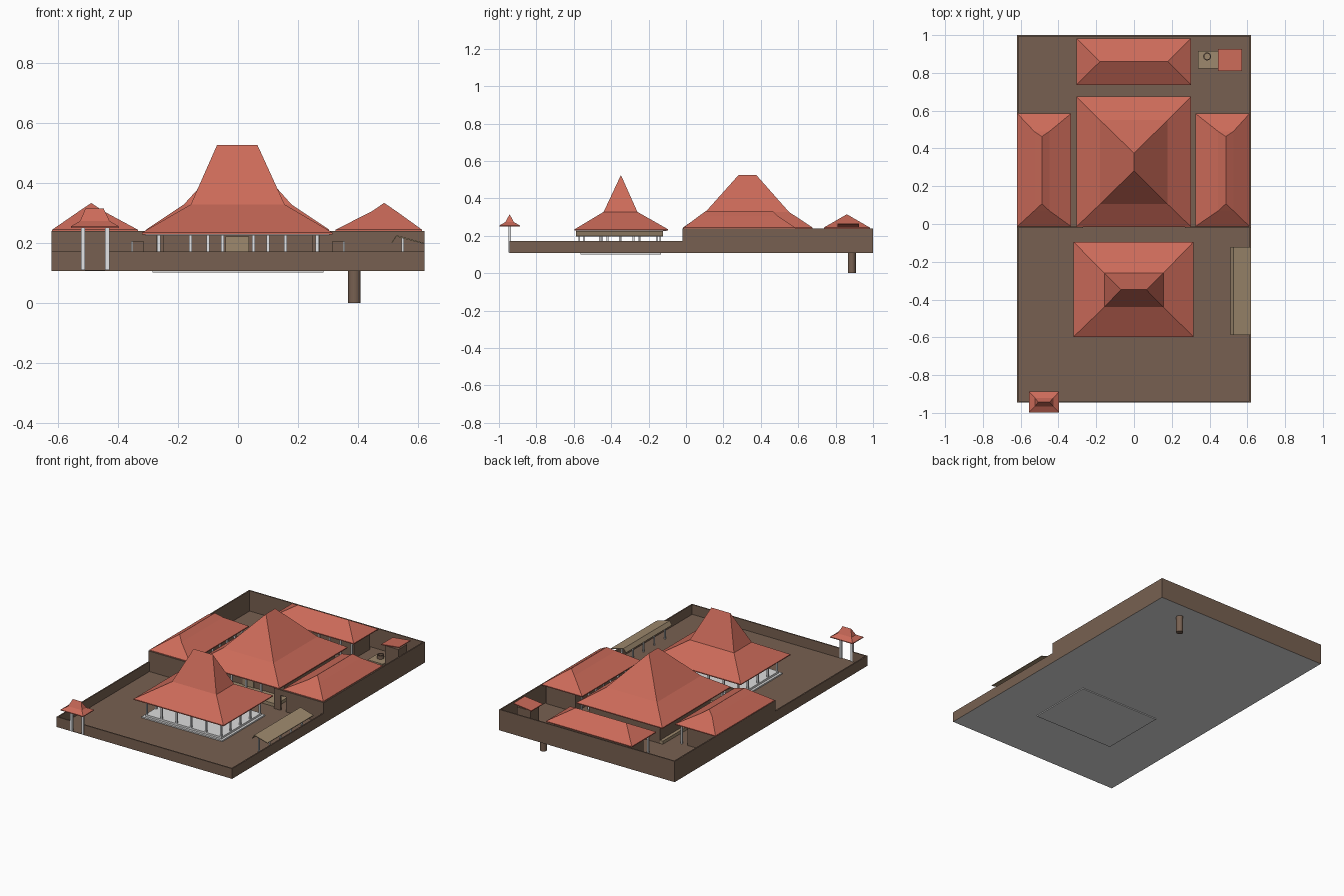
import bpy, bmesh, math

if "Cube" in bpy.data.objects:
    bpy.data.objects.remove(bpy.data.objects["Cube"])


def mat(name, r, g, b):
    m = bpy.data.materials.new(name)
    m.diffuse_color = (r, g, b, 1)
    m.use_nodes = True
    m.node_tree.nodes["Principled BSDF"].inputs["Base Color"].default_value = m.diffuse_color
    return m


RED = mat("terracotta roof", .60, .145, .10)
BROWN = mat("earth brown", .185, .118, .082)
BEIGE = mat("beige", .34, .25, .155)
PALE = mat("pale stone", .72, .72, .72)
WHITE = mat("white post", .85, .86, .88)


def obj(name, bm, *mats):
    bmesh.ops.recalc_face_normals(bm, faces=bm.faces)
    me = bpy.data.meshes.new(name)
    bm.to_mesh(me)
    bm.free()
    for m in mats:
        me.materials.append(m)
    o = bpy.data.objects.new(name, me)
    bpy.context.collection.objects.link(o)
    return o


def add_box(bm, x0, x1, y0, y1, z0, z1):
    v = bmesh.ops.create_cube(bm, size=1)["verts"]
    for p in v:
        p.co = (x0 if p.co.x < 0 else x1, y0 if p.co.y < 0 else y1, z0 if p.co.z < 0 else z1)


def boxes(name, m, *dims):
    bm = bmesh.new()
    for d in dims:
        add_box(bm, *d)
    return obj(name, bm, m)


def roof(name, *levels):
    """Stack of rectangles (x0, x1, y0, y1, z); the last one collapses to a ridge."""
    bm = bmesh.new()
    rings = [[bm.verts.new(p) for p in ((a, c, z), (b, c, z), (b, d, z), (a, d, z))]
             for a, b, c, d, z in levels]
    bm.faces.new(rings[0])
    for lo, hi in zip(rings, rings[1:]):
        for i in range(4):
            j = (i + 1) % 4
            bm.faces.new((lo[i], lo[j], hi[j], hi[i]))
    bmesh.ops.remove_doubles(bm, verts=bm.verts, dist=1e-5)
    return obj(name, bm, RED)


def posts(name, m, pts, r, z0, z1):
    return boxes(name, m, *[(x - r, x + r, y - r, y + r, z0, z1) for x, y in pts])


G = .11      # ground level
LOW, HIGH = .172, .24
T = .008     # wall thickness

# Ground, brown above and pale below
ground = boxes("ground", BROWN, (-.62, .62, -.945, 1, G - .003, G))
ground.data.materials.append(PALE)
for f in ground.data.polygons:
    f.material_index = 1 if f.normal.z < -.5 else 0

# Courtyard walls: low in front, high at the back, gate gap at front left
boxes("front_wall", BROWN, (-.62, -.515, -.945, -.945 + T, G, LOW),
      (-.435, .62, -.945, -.945 + T, G, LOW))
boxes("rear_wall", BROWN, (-.62, .62, 1 - T, 1, G, HIGH))
for s, n in ((-1, "left"), (1, "right")):
    a, b = sorted((s * .62, s * (.62 - T)))
    boxes(n + "_low_wall", BROWN, (a, b, -.945, -.02, G, LOW))
    boxes(n + "_high_wall", BROWN, (a, b, -.02, 1, G, HIGH))
    # dividing wall with a doorway beside the house
    d = [(.27, .315), (.355, .62)]
    boxes(n + "_dividing_wall", BROWN,
          *[(min(s * p, s * q), max(s * p, s * q), -.02, -.02 + T, G, HIGH) for p, q in d],
          (min(s * .315, s * .355), max(s * .315, s * .355), -.02, -.02 + T, .205, HIGH))

# Open front pavilion
boxes("pavilion_platform", PALE, (-.285, .285, -.565, -.135, .101, .118),
      (-.27, .27, -.55, -.15, .118, .13))
cols = [(x, y) for x in (-.262, -.158, -.052, .052, .158, .262)
        for y in (-.545, -.45, -.35, -.25, -.155)
        if abs(x) > .2 or abs(y + .35) > .15]
cols += [(x, y) for x in (-.1, .1) for y in (-.42, -.28)]
posts("pavilion_columns", WHITE, cols, .005, .12, .235)
boxes("pavilion_beams", PALE, (-.31, .305, -.585, -.575, .225, .235),
      (-.31, .305, -.115, -.105, .225, .235),
      (-.31, -.30, -.585, -.105, .225, .235), (.295, .305, -.585, -.105, .225, .235))
roof("pavilion_roof", (-.32, .315, -.597, -.095, .228), (-.32, .315, -.597, -.095, .234),
     (-.157, .155, -.44, -.26, .328), (-.07, .065, -.348, -.348, .525))

# Main house: beige porch floor, recessed front wall with a door
boxes("house_floor", BEIGE, (-.27, .27, 0, .62, G, .13))
boxes("house_walls", BROWN, (-.25, .25, .11, .62, G, .245))
boxes("house_door", BEIGE, (-.042, .036, .105, .111, .13, .222))
posts("house_porch_columns", WHITE, [(x, .01) for x in (-.262, -.158, -.052, .052, .158, .262)],
      .005, .12, .245)
roof("house_roof", (-.305, .302, -.015, .675, .239), (-.305, .302, -.015, .675, .245),
     (-.18, .178, .105, .55, .328), (0, 0, .282, .375, .526))

# Side wings
for s, n in ((-1, "left"), (1, "right")):
    c = -.488 if s < 0 else .486
    w0, w1 = sorted((s * .395, s * .605))
    boxes(n + "_wing_walls", BROWN, (w0, w1, .03, .55, G, .245))
    posts(n + "_wing_columns", PALE, [(s * .355, .03 + .074 * i) for i in range(8)],
          .005, G, .245)
    e0, e1 = (-.618, -.333) if s < 0 else (.325, .612)
    roof(n + "_wing_roof", (e0, e1, -.013, .585, .238), (e0, e1, -.013, .585, .244),
         (c - .04, c + .04, .07, .49, .306), (c, c, .107, .463, .333))

# Rear building
boxes("rear_building_walls", BROWN, (-.26, .26, .80, .96, G, .245))
posts("rear_building_columns", PALE, [(-.27 + .077 * i, .765) for i in range(8)],
      .005, G, .245)
roof("rear_building_roof", (-.305, .302, .737, .983, .238), (-.305, .302, .737, .983, .244),
     (-.18, .178, .86, .86, .315))

# Wash house with a slightly sloping roof
boxes("wash_house_walls", BROWN, (.462, .556, .825, .912, G, .24))
bm = bmesh.new()
add_box(bm, .445, .572, .81, .926, .245, .25)
for v in bm.verts:
    if v.co.x > .5:
        v.co.z += .015
obj("wash_house_roof", bm, RED)

# Well: beige apron and a hollow shaft that goes below ground
boxes("well_apron", BEIGE, (.34, .447, .823, .917, G, .118))
bm = bmesh.new()
N = 20
prof = ((.021, 0), (.021, .14), (.015, .14), (.015, .02))
rings = [[bm.verts.new((.387 + r * math.cos(6.283185 * i / N),
                        .887 + r * math.sin(6.283185 * i / N), z)) for i in range(N)]
         for r, z in prof]
for a, b in zip(rings, rings[1:]):
    for i in range(N):
        j = (i + 1) % N
        bm.faces.new((a[i], a[j], b[j], b[i]))
bm.faces.new(rings[0])
bm.faces.new(rings[-1])
obj("well_shaft", bm, BROWN)

# Entrance gate
posts("gate_posts", WHITE, [(-.515, -.943), (-.435, -.943)], .007, G, .255)
roof("gate_roof", (-.556, -.396, -.998, -.888, .25), (-.556, -.396, -.998, -.888, .255),
     (-.525, -.427, -.966, -.92, .273), (-.507, -.447, -.943, -.943, .315))

# Lean-to shelter on the right wall
bm = bmesh.new()
sec = ((.51, .202), (.527, .226), (.62, .2), (.62, .196), (.527, .221), (.513, .199))
ends = [[bm.verts.new((x, y, z)) for x, z in sec] for y in (-.588, -.122)]
for i in range(6):
    j = (i + 1) % 6
    bm.faces.new((ends[0][i], ends[0][j], ends[1][j], ends[1][i]))
for e in ends:
    bm.faces.new((e[0], e[1], e[4], e[5]))
    bm.faces.new((e[1], e[2], e[3], e[4]))
obj("shelter_roof", bm, BEIGE)
posts("shelter_posts", PALE, [(.548, -.57 + .108 * i) for i in range(5)], .004, G, .217)
